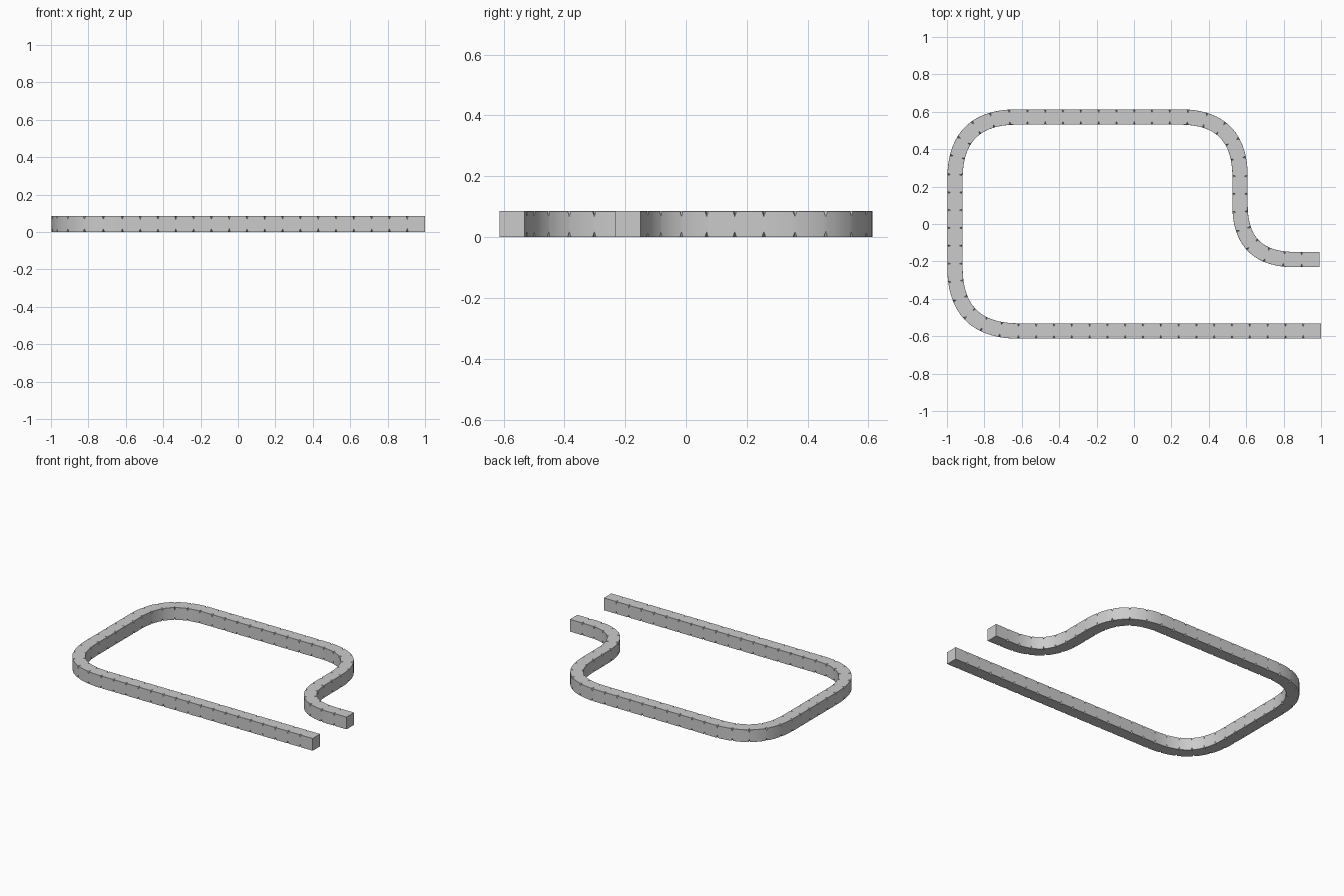
import bpy, bmesh
from mathutils import Vector

if "Cube" in bpy.data.objects:
    bpy.data.objects.remove(bpy.data.objects["Cube"])

HALF, HEIGHT = 0.041, 0.085      # half width and height of the square rail
NOTCH, SLIT = 0.018, 0.006       # corner notch depth and half width
SPACING = 0.0952                 # distance between joints

# Path corners: (x, y, tangent length of the rounded bend)
corners = [(1.0, -0.572, 0), (-0.957, -0.572, 0.34), (-0.957, 0.572, 0.33),
           (0.567, 0.572, 0.32), (0.567, -0.19, 0.29), (0.992, -0.19, 0)]

# Dense rounded centre line
pts = []
for i, (x, y, r) in enumerate(corners):
    p = Vector((x, y))
    if r == 0:
        pts.append(p)
        continue
    a = p + (Vector(corners[i - 1][:2]) - p).normalized() * r
    b = p + (Vector(corners[i + 1][:2]) - p).normalized() * r
    for k in range(61):
        t = k / 60
        pts.append(a * (1 - t) ** 2 + p * 2 * t * (1 - t) + b * t * t)
lengths = [0]
for a, b in zip(pts, pts[1:]):
    lengths.append(lengths[-1] + (b - a).length)
total = lengths[-1]


def at(s):
    """Position on the centre line at arc length s."""
    s = min(max(s, 0), total)
    for i in range(len(pts) - 1):
        if s <= lengths[i + 1]:
            t = (s - lengths[i]) / (lengths[i + 1] - lengths[i])
            return pts[i].lerp(pts[i + 1], t)
    return pts[-1]


# Stations along the path: full sections, with a notched section at each joint
count = round(total / SPACING)
step = total / count
stations = [(0, 0.0005)]
for j in range(count):
    s = j * step
    if j:
        stations += [(s - SLIT, 0.0005), (s, NOTCH), (s + SLIT, 0.0005)]
    stations += [(s + step * f, 0.0005) for f in (0.3, 0.5, 0.7)]
stations.append((total, 0.0005))

# Sweep an octagonal section whose corner cut opens at the joints
bm = bmesh.new()
rings = []
for s, c in stations:
    p = at(s)
    d = (at(s + 0.01) - at(s - 0.01)).normalized()
    side = Vector((d.y, -d.x))
    w, h = HALF, HEIGHT
    profile = [(-w + c, 0), (w - c, 0), (w, c), (w, h - c),
               (w - c, h), (-w + c, h), (-w, h - c), (-w, c)]
    rings.append([bm.verts.new((*(p + side * u), v)) for u, v in profile])
for a, b in zip(rings, rings[1:]):
    for k in range(8):
        m = (k + 1) % 8
        bm.faces.new((a[k], a[m], b[m], b[k]))
bm.faces.new(rings[0])
bm.faces.new(rings[-1])
bmesh.ops.recalc_face_normals(bm, faces=bm.faces)

mesh = bpy.data.meshes.new("segmented_rail")
bm.to_mesh(mesh)
bm.free()
rail = bpy.data.objects.new("segmented_rail", mesh)
bpy.context.collection.objects.link(rail)

# Single grey finish
grey = bpy.data.materials.new("plain grey")
grey.diffuse_color = (0.6, 0.6, 0.6, 1)
grey.use_nodes = True
grey.node_tree.nodes["Principled BSDF"].inputs["Base Color"].default_value = grey.diffuse_color
mesh.materials.append(grey)

bpy.context.view_layer.objects.active = rail
rail.select_set(True)
bpy.ops.object.shade_smooth_by_angle(angle=0.35)
